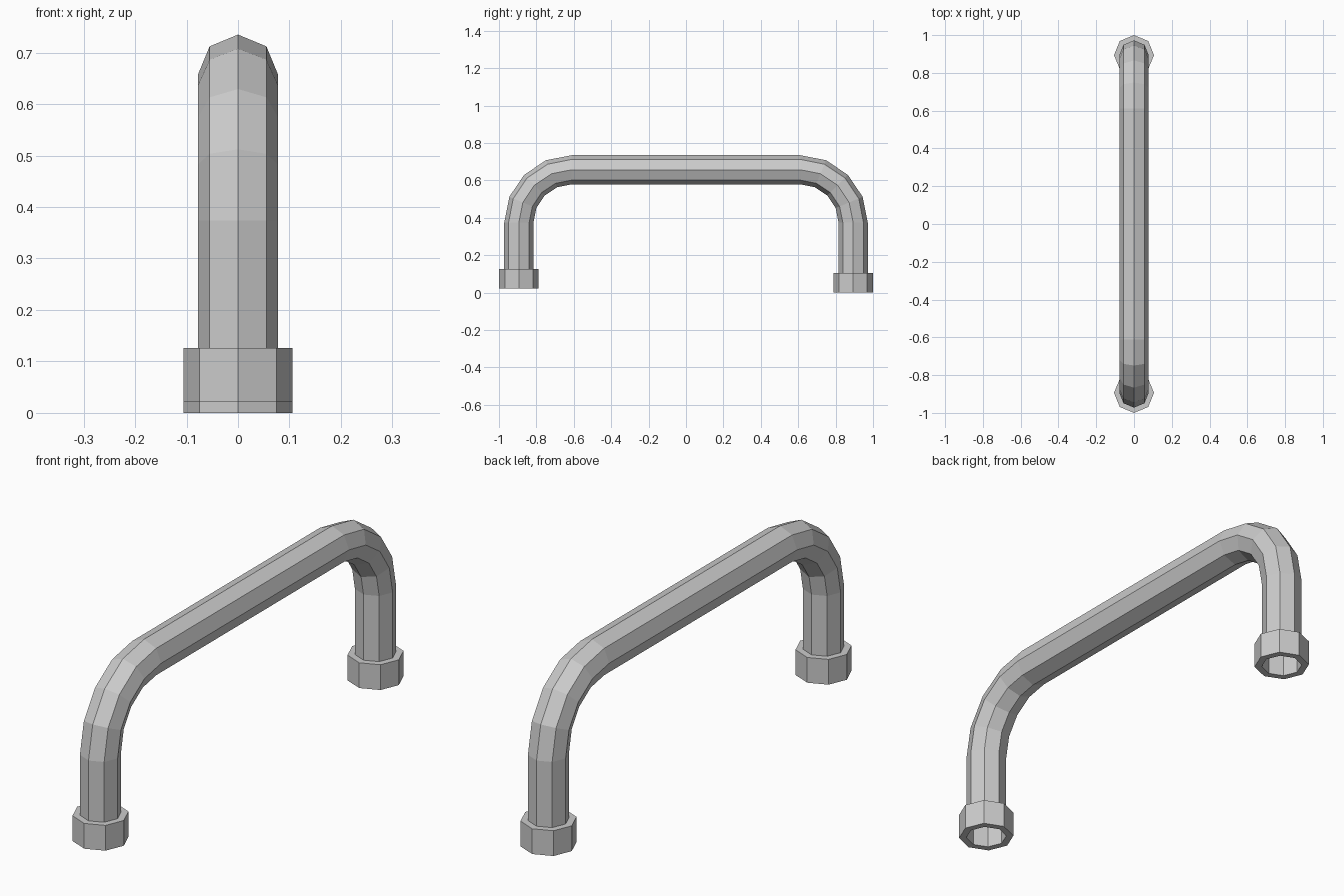
import bpy
import bmesh
from math import pi, sin, cos
from mathutils import Vector

if "Cube" in bpy.data.objects:
    bpy.data.objects.remove(bpy.data.objects["Cube"])

SIDES = 8
TUBE_R = 0.078
COLLAR_R = 0.106
LEG_Y = 0.894
BEND_R = 0.283
BEND_Z = 0.374
FOOT_Z = {-1: 0.022, 1: 0.0}   # the two feet end at slightly different heights
COLLAR_H = 0.104


def skin(name, rings):
    """Skin a series of equal-sized point rings with flat quads."""
    bm = bmesh.new()
    loops = [[bm.verts.new(p) for p in ring] for ring in rings]
    for a, b in zip(loops, loops[1:]):
        for i in range(SIDES):
            j = (i + 1) % SIDES
            bm.faces.new((a[i], a[j], b[j], b[i]))
    bmesh.ops.recalc_face_normals(bm, faces=bm.faces)
    mesh = bpy.data.meshes.new(name)
    bm.to_mesh(mesh)
    bm.free()
    obj = bpy.data.objects.new(name, mesh)
    bpy.context.collection.objects.link(obj)
    return obj


def ring(centre, normal, radius):
    """Octagon spanned by the x axis and the given outward direction."""
    return [centre + radius * (cos(2 * pi * i / SIDES) * normal
                               + sin(2 * pi * i / SIDES) * Vector((1, 0, 0)))
            for i in range(SIDES)]


# Bent tube: leg, quarter bend, bar, quarter bend, leg
rings = [ring(Vector((0, -LEG_Y, FOOT_Z[-1])), Vector((0, -1, 0)), TUBE_R)]
for side, steps in ((-1, range(5)), (1, range(4, -1, -1))):
    for k in steps:
        a = k * pi / 8
        out = Vector((0, side * cos(a), sin(a)))
        corner = Vector((0, side * (LEG_Y - BEND_R), BEND_Z))
        rings.append(ring(corner + BEND_R * out, out, TUBE_R))
rings.append(ring(Vector((0, LEG_Y, FOOT_Z[1])), Vector((0, 1, 0)), TUBE_R))
skin("bent_tube", rings)

# Octagonal collars around the open feet
for side, name in ((-1, "front_collar"), (1, "back_collar")):
    low = FOOT_Z[side]
    high = low + COLLAR_H
    profile = [(TUBE_R, low), (COLLAR_R, low), (COLLAR_R, high), (TUBE_R, high)]
    skin(name, [ring(Vector((0, side * LEG_Y, z)), Vector((0, side, 0)), r)
                for r, z in profile])
